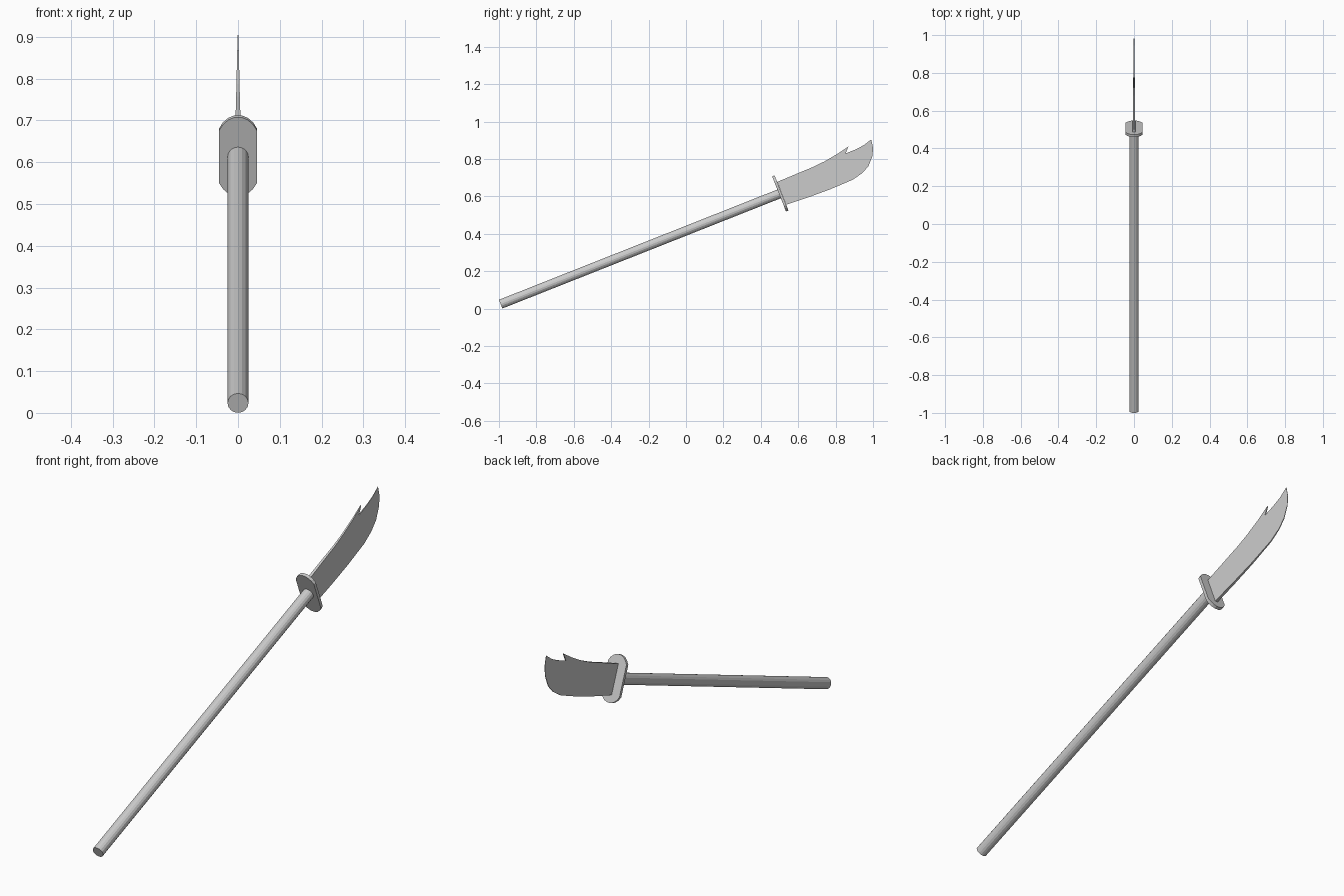
import bpy, bmesh
from math import radians, pi
from mathutils import Vector, Matrix

if "Cube" in bpy.data.objects:
    bpy.data.objects.remove(bpy.data.objects["Cube"])

TILT = radians(21.6)
AXIS = Matrix.Rotation(TILT, 3, 'X') @ Vector((0, 1, 0))
BUTT = Vector((0, -0.991, 0.0235))
GUARD = BUTT + AXIS * 1.608


def prism(name, front, back):
    """Closed solid between two matching outlines."""
    bm = bmesh.new()
    a = [bm.verts.new(p) for p in front]
    b = [bm.verts.new(p) for p in back]
    bm.faces.new(a)
    bm.faces.new(b[::-1])
    for i in range(len(a)):
        j = (i + 1) % len(a)
        bm.faces.new((a[j], a[i], b[i], b[j]))
    bmesh.ops.recalc_face_normals(bm, faces=bm.faces)
    me = bpy.data.meshes.new(name)
    bm.to_mesh(me)
    bm.free()
    ob = bpy.data.objects.new(name, me)
    bpy.context.collection.objects.link(ob)
    return ob


# Pole
bpy.ops.mesh.primitive_cylinder_add(vertices=16, radius=0.025, depth=1.606,
                                    location=BUTT + AXIS * 0.803,
                                    rotation=(TILT - pi / 2, 0, 0))
bpy.context.object.name = "pole"

# Hand guard: oblong plate with rounded ends, square to the pole
quarter = [(0.045, 0.068), (0.036, 0.083), (0.023, 0.095), (0.009, 0.101)]
half = quarter + [(-x, v) for x, v in quarter[::-1]]
outline = half + [(-x, -v) for x, v in half]
rot = Matrix.Rotation(TILT, 3, 'X')
prism("guard", *[[GUARD + rot @ Vector((x, d, v)) for x, v in outline]
                 for d in (-0.007, 0.007)])

# Blade: notched outline in side view, thinning towards the tip
profile = [(0.488, 0.677), (0.607, 0.727), (0.680, 0.757), (0.741, 0.787),
           (0.810, 0.827), (0.869, 0.867), (0.853, 0.829), (0.905, 0.850),
           (0.950, 0.873), (0.990, 0.904), (1.000, 0.860), (0.997, 0.815),
           (0.975, 0.760), (0.940, 0.722), (0.890, 0.688), (0.770, 0.637),
           (0.655, 0.595), (0.536, 0.555)]


def half_thickness(y, z):
    t = (Vector((0, y, z)) - GUARD).dot(AXIS) / 0.58
    return 0.0068 - 0.0063 * t


prism("blade", *[[(s * half_thickness(y, z), y, z) for y, z in profile]
                 for s in (-1, 1)])
